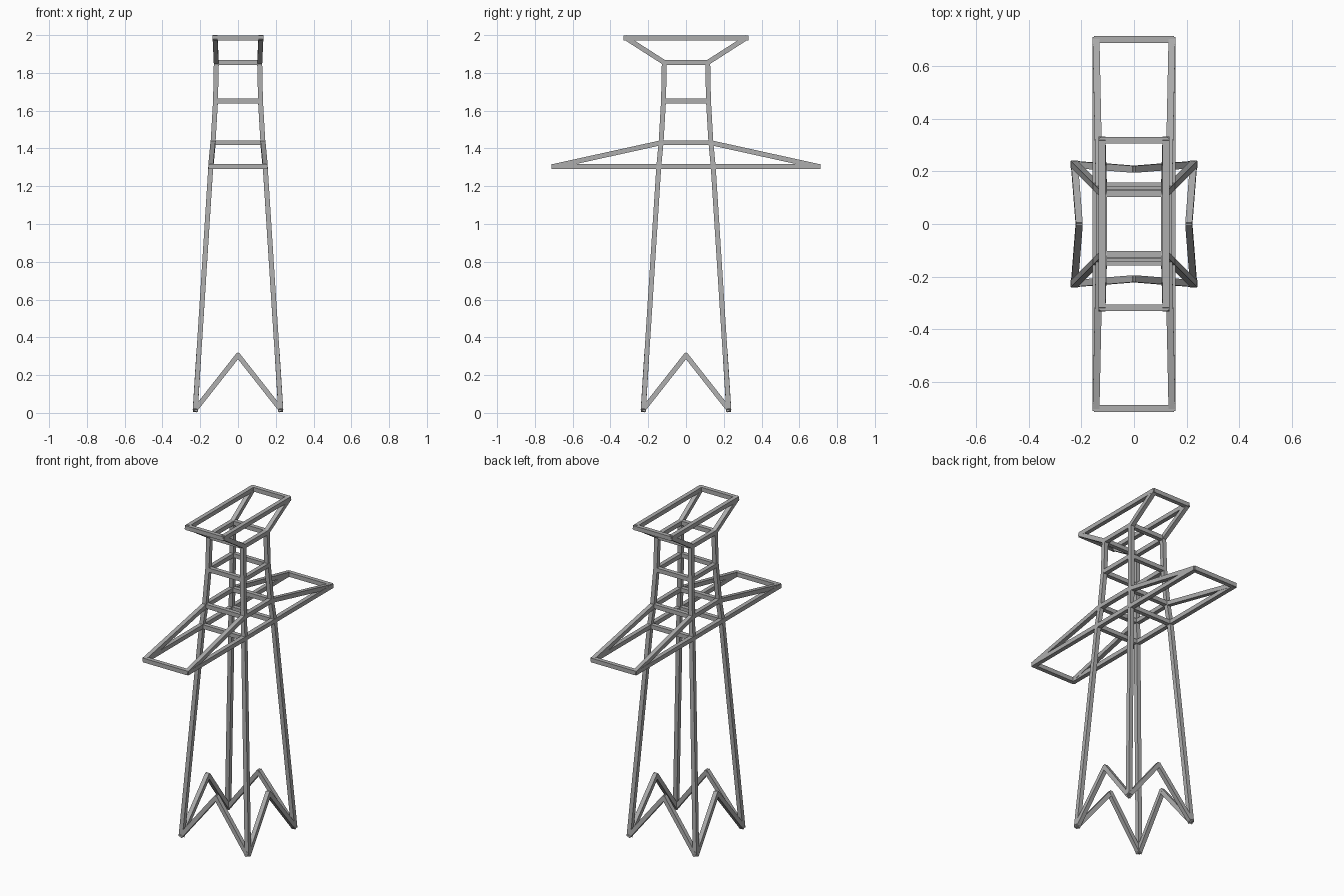
import bpy, bmesh
from mathutils import Vector, Matrix

old = bpy.data.objects.get("Cube")
if old:
    bpy.data.objects.remove(old, do_unlink=True)

steel = bpy.data.materials.new("grey steel")
steel.use_nodes = True
GREY = (0.42, 0.42, 0.42, 1)
steel.diffuse_color = GREY
steel.node_tree.nodes["Principled BSDF"].inputs["Base Color"].default_value = GREY

BAR = 0.026


def add_bar(bm, a, b, width=BAR):
    """Square bar from a to b, its sides turned to the nearest axes."""
    a, b = Vector(a), Vector(b)
    along = (b - a).normalized()
    guide = Vector((1, 0, 0)) if abs(along.x) < 0.5 else Vector((0, 1, 0))
    side = (guide - along * guide.dot(along)).normalized()
    up = along.cross(side)
    turn = Matrix((side, up, along)).transposed().to_4x4()
    size = Matrix.Diagonal((width, width, (b - a).length + width * 0.6, 1))
    bmesh.ops.create_cube(bm, size=1, matrix=Matrix.Translation((a + b) / 2) @ turn @ size)


def make_part(name, bars):
    bm = bmesh.new()
    for a, b in bars:
        add_bar(bm, a, b)
    mesh = bpy.data.meshes.new(name)
    bm.to_mesh(mesh)
    bm.free()
    mesh.materials.append(steel)
    bpy.context.collection.objects.link(bpy.data.objects.new(name, mesh))


def rectangle(x, y, z):
    c = [(x, y, z), (-x, y, z), (-x, -y, z), (x, -y, z)]
    return list(zip(c, c[1:] + c[:1]))


SIGNS = [(1, 1), (-1, 1), (-1, -1), (1, -1)]

# Tower levels: half width and height
FOOT, ARM, ARM_TOP, NECK, HEAD = (0.226, 0.018), (0.144, 1.305), (0.132, 1.43), (0.119, 1.652), (0.115, 1.855)
LEVELS = [FOOT, ARM, ARM_TOP, NECK, HEAD]

# Four corner legs
make_part("corner_legs", [
    ((sx * w0, sy * w0, z0), (sx * w1, sy * w1, z1))
    for sx, sy in SIGNS
    for (w0, z0), (w1, z1) in zip(LEVELS, LEVELS[1:])])

# Inverted V braces between the feet
w, z = FOOT
apex_w, apex_z = 0.208, 0.305
braces = []
for s in (1, -1):
    for t in (1, -1):
        braces.append(((t * w, s * w, z), (0, s * apex_w, apex_z)))
        braces.append(((s * w, t * w, z), (s * apex_w, 0, apex_z)))
make_part("foot_braces", braces)

# Horizontal rings around the tower
for name, (w, z) in zip(("arm_ring", "arm_top_ring", "neck_ring", "head_ring"), LEVELS[1:]):
    make_part(name, rectangle(w, w, z))

# Long lower cross arms and short upper frame, each hung from sloping struts
for name, x, y, z, (w, base_z) in (
        ("cross_arm", 0.144, 0.7, 1.305, ARM_TOP),
        ("top_frame", 0.121, 0.318, 1.985, HEAD)):
    make_part(name, rectangle(x, y, z))
    make_part(name + "_struts", [
        ((sx * w, sy * w, base_z), (sx * x, sy * y, z)) for sx, sy in SIGNS])
